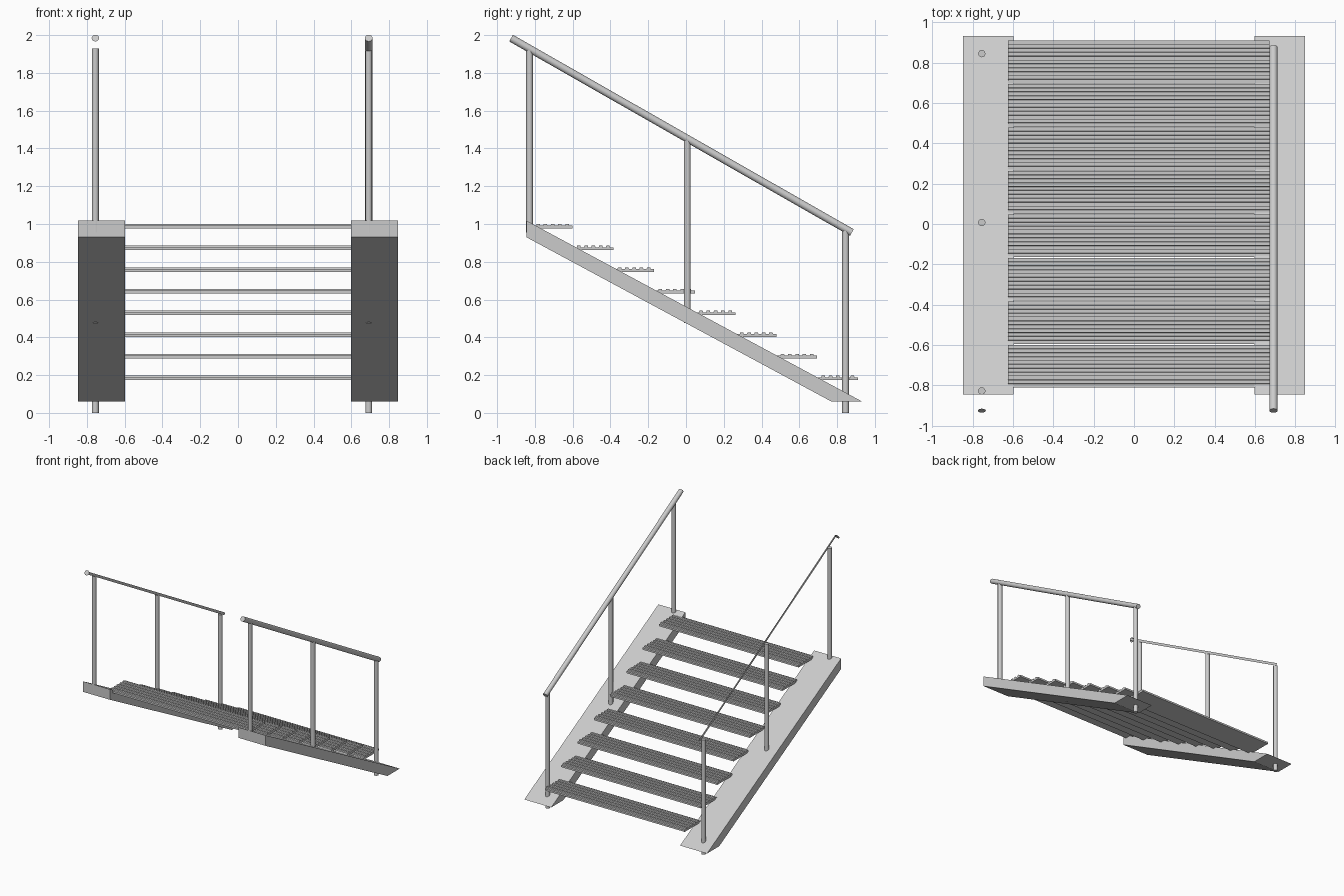
import bpy, bmesh, math
from mathutils import Vector

if "Cube" in bpy.data.objects:
    bpy.data.objects.remove(bpy.data.objects["Cube"])


def mesh_object(name, bm):
    bmesh.ops.recalc_face_normals(bm, faces=bm.faces[:])
    me = bpy.data.meshes.new(name)
    bm.to_mesh(me)
    bm.free()
    ob = bpy.data.objects.new(name, me)
    bpy.context.collection.objects.link(ob)
    return ob


def extrude_profile(name, profile, x0, x1):
    """Extrude a closed (y, z) outline from x0 to x1."""
    bm = bmesh.new()
    face = bm.faces.new([bm.verts.new((x0, y, z)) for y, z in profile])
    ext = bmesh.ops.extrude_face_region(bm, geom=[face])
    moved = [v for v in ext["geom"] if isinstance(v, bmesh.types.BMVert)]
    bmesh.ops.translate(bm, verts=moved, vec=(x1 - x0, 0, 0))
    return mesh_object(name, bm)


def tube(name, a, b, r, sides=16):
    a, b = Vector(a), Vector(b)
    d = b - a
    bpy.ops.mesh.primitive_cylinder_add(vertices=sides, radius=r, depth=d.length,
                                        location=(a + b) / 2)
    ob = bpy.context.object
    ob.rotation_euler = d.to_track_quat('Z', 'Y').to_euler()
    ob.name = name
    bpy.ops.object.shade_smooth_by_angle(angle=math.radians(40))
    return ob


# Sloping side stringers
stringer = [(-0.845, 1.018), (-0.845, 0.93), (0.77, 0.06), (0.933, 0.06)]
extrude_profile("stringer_left", stringer, -0.848, -0.598)
extrude_profile("stringer_right", stringer, 0.598, 0.848)

# Ribbed treads: flat board with five raised ridges
DEPTH, RIDGES = 0.212, 5
step = DEPTH / (2 * RIDGES + 1)
for i in range(8):
    y0, top = -0.812 + i * 0.2157, 1.0 - i * 0.1147
    prof = [(y0 + DEPTH, top - 0.024), (y0, top - 0.024), (y0, top - 0.009)]
    for k in range(RIDGES):
        a = y0 + (2 * k + 1) * step
        prof += [(a - 0.001, top - 0.009), (a + 0.001, top),
                 (a + step - 0.001, top), (a + step + 0.001, top - 0.009)]
    prof.append((y0 + DEPTH, top - 0.009))
    extrude_profile(f"tread_{i + 1}", prof, -0.625, 0.672)

# Railing posts
for side, x in (("left", -0.755), ("right", 0.692)):
    for n, (y, z0, z1) in enumerate([(-0.828, 0.955, 1.93), (0.007, 0.475, 1.445),
                                     (0.845, 0.0, 0.962)]):
        tube(f"post_{side}_{n + 1}", (x, y, z0), (x, y, z1), 0.018)

# Right handrail: full round tube
HI, LO = (-0.926, 1.984), (0.878, 0.955)
tube("handrail_right", (0.692, *HI), (0.692, *LO), 0.02)

# Left handrail: thin upright strip with a round plate at the upper end
axis = (Vector((0, *LO)) - Vector((0, *HI))).normalized()
up = Vector((1, 0, 0)).cross(axis)
bm = bmesh.new()
hi, lo = Vector((-0.738, *HI)), Vector((-0.738, *LO))
h = up * 0.0105
bm.faces.new([bm.verts.new(p) for p in (hi - h, lo - h, lo + h, hi + h)])
mesh_object("handrail_left_strip", bm)

bm = bmesh.new()
centre = Vector((-0.755, *HI))
bm.faces.new([bm.verts.new(centre + 0.02 * (Vector((1, 0, 0)) * math.cos(t) + up * math.sin(t)))
              for t in (2 * math.pi * k / 16 for k in range(16))])
mesh_object("handrail_left_end", bm)
